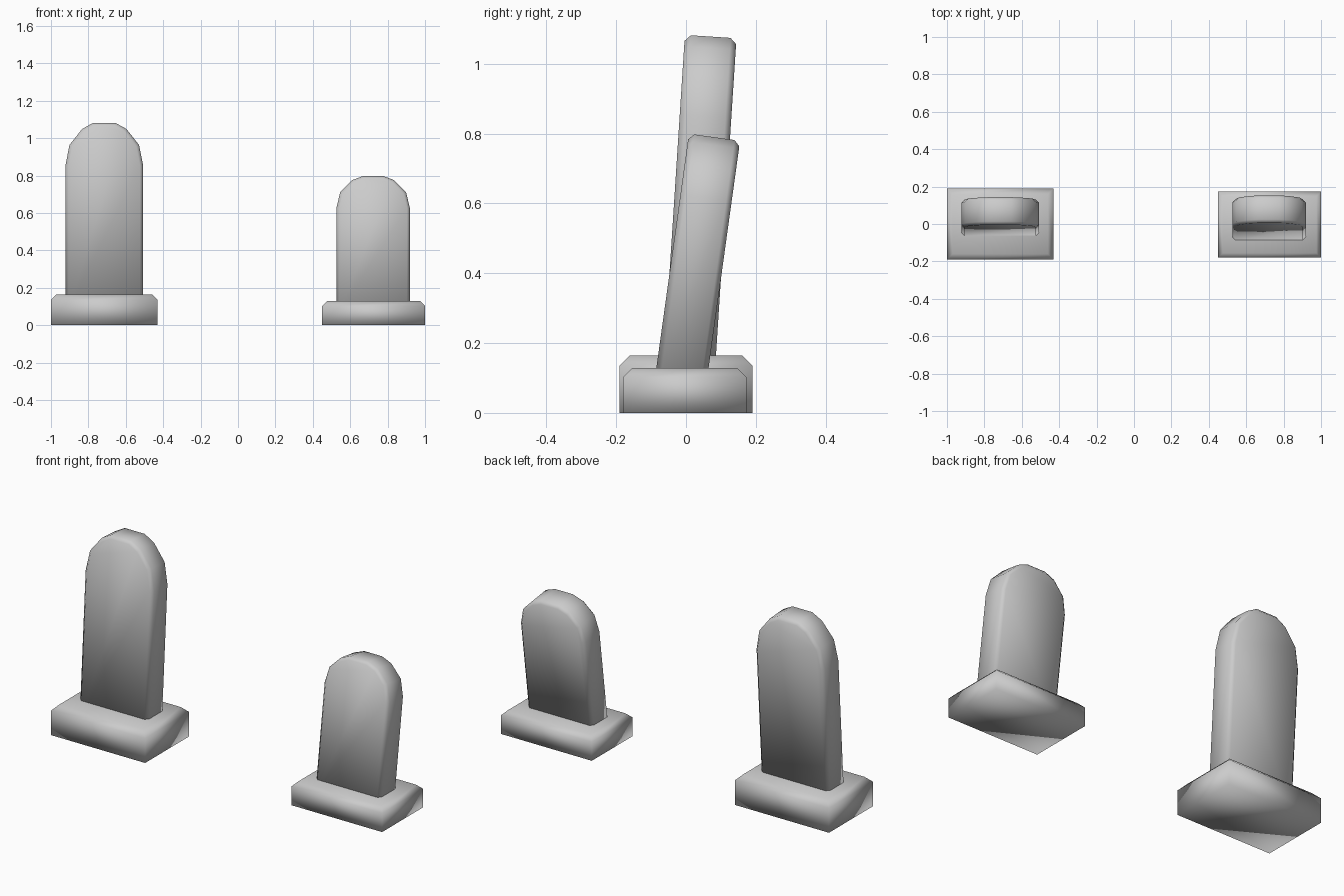
import bpy, bmesh, math
from mathutils import Matrix, Vector

if "Cube" in bpy.data.objects:
    bpy.data.objects.remove(bpy.data.objects["Cube"])


def finish(bm, name, matrix=Matrix()):
    bmesh.ops.recalc_face_normals(bm, faces=bm.faces)
    for f in bm.faces:
        f.smooth = True
    bm.transform(matrix)
    mesh = bpy.data.meshes.new(name)
    bm.to_mesh(mesh)
    bm.free()
    ob = bpy.data.objects.new(name, mesh)
    bpy.context.collection.objects.link(ob)
    return ob


def plinth(name, x0, x1, y0, y1, height, chamfer):
    # box with a chamfered top rim
    bm = bmesh.new()
    bmesh.ops.create_cube(bm, size=1)
    for v in bm.verts:
        v.co = Vector((x1 if v.co.x > 0 else x0,
                       y1 if v.co.y > 0 else y0,
                       height if v.co.z > 0 else 0))
    rim = [e for e in bm.edges if all(v.co.z > height / 2 for v in e.verts)]
    bmesh.ops.bevel(bm, geom=rim, offset=chamfer, segments=1, affect='EDGES')
    return finish(bm, name)


def headstone(name, half, thick, x, y, tilt, bevel):
    # mirrored arch outline, extruded, rims bevelled, then leaned back
    outline = half + [(-px, pz) for px, pz in reversed(half)]
    bm = bmesh.new()
    face = bm.faces.new([bm.verts.new((px, -thick / 2, pz)) for px, pz in outline])
    ext = bmesh.ops.extrude_face_region(bm, geom=[face], use_keep_orig=True)
    moved = [g for g in ext['geom'] if isinstance(g, bmesh.types.BMVert)]
    bmesh.ops.translate(bm, verts=moved, vec=(0, thick, 0))
    rims = [e for e in bm.edges
            if abs(e.verts[0].co.y - e.verts[1].co.y) < 1e-5
            and max(v.co.z for v in e.verts) > half[0][1] + 0.01]
    bmesh.ops.bevel(bm, geom=rims, offset=bevel, segments=1, affect='EDGES')
    return finish(bm, name, Matrix.Translation((x, y, 0))
                  @ Matrix.Rotation(-math.radians(tilt), 4, 'X'))


# tall grave marker
plinth("tall_plinth", -1.0, -0.43, -0.19, 0.19, 0.165, 0.03)
headstone("tall_headstone",
          [(0.208, 0.08), (0.208, 0.85), (0.186, 0.962), (0.118, 1.048), (0.06, 1.08)],
          0.148, -0.715, 0.001, 3.7, 0.017)

# short grave marker
plinth("short_plinth", 0.45, 1.0, -0.18, 0.173, 0.128, 0.025)
headstone("short_headstone",
          [(0.197, 0.06), (0.197, 0.622), (0.176, 0.71), (0.112, 0.775), (0.054, 0.797)],
          0.148, 0.7225, -0.028, 7.9, 0.016)
